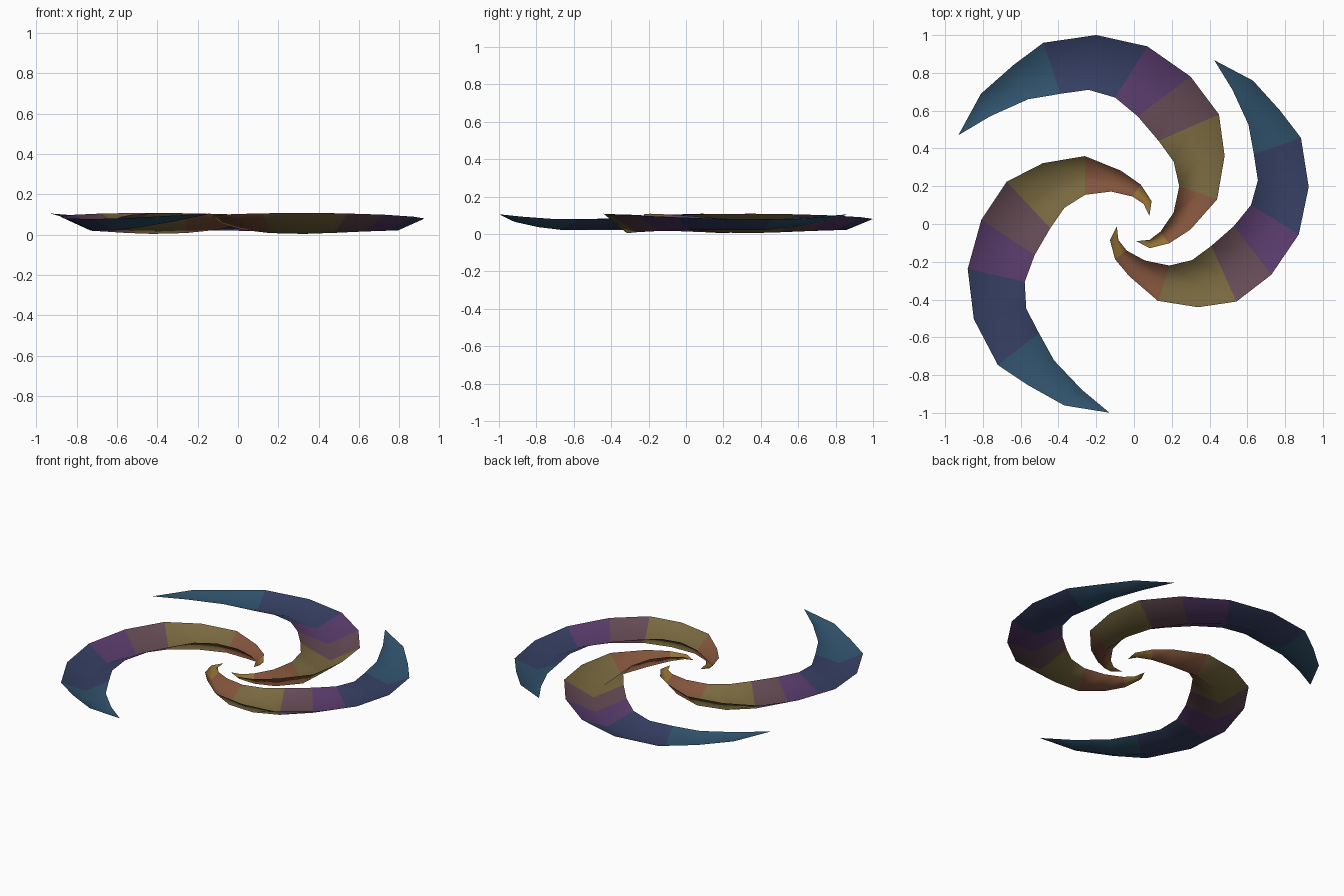
import bpy, bmesh
from math import radians, sin, cos

if "Cube" in bpy.data.objects:
    bpy.data.objects.remove(bpy.data.objects["Cube"])

# Stations from outer tip to inner tip:
# outer radius, outer angle, inner radius, inner angle, edge height, spine height
STATIONS = [
    (1.042, 153.2, 1.042, 153.2, .105, .105),
    (1.064, 139.6, .950, 143.0, .092, .065),
    (1.056, 127.3, .866, 130.3, .081, .036),
    (1.073, 116.6, .792, 119.5, .078, .021),
    (1.020, 101.3, .750, 108.7, .080, .020),
    (.943, 85.7, .677, 98.5, .089, .020),
    (.836, 69.0, .570, 88.0, .099, .016),
    (.734, 52.2, .459, 73.5, .105, .009),
    (.600, 36.9, .391, 57.5, .108, .004),
    (.459, 16.5, .312, 39.8, .106, .008),
    (.300, -5.7, .218, 16.0, .102, .025),
    (.212, -29.0, .146, -16.0, .097, .050),
    (.153, -57.0, .118, -45.0, .093, .072),
    (.092, -82.0, .092, -82.0, .090, .090),
]

# Colour bands along the arm
COLOURS = {
    "blue": (.030, .085, .150),
    "navy": (.036, .050, .125),
    "purple": (.100, .045, .150),
    "plum": (.130, .070, .090),
    "olive": (.190, .140, .050),
    "rust": (.230, .090, .045),
    "gold": (.290, .160, .035),
}
BANDS = ["blue"] * 3 + ["navy"] * 2 + ["purple", "plum"] + ["olive"] * 2 + ["rust"] * 2 + ["gold"] * 2
mats = {}
for name, rgb in COLOURS.items():
    mats[name] = bpy.data.materials.new(name)
    mats[name].diffuse_color = (*rgb, 1)
ORDER = list(COLOURS)


def polar(r, a, z):
    return (r * cos(radians(a)), r * sin(radians(a)), z)


def spiral_arm(name, turn, scale):
    """Trough-shaped sheet: outer edge, low spine, inner edge at each station."""
    bm = bmesh.new()
    rows = []
    last = len(STATIONS) - 1
    for i, (ro, ao, ri, ai, ze, zs) in enumerate(STATIONS):
        s = scale if i < last - 2 else 1
        o = polar(ro * s, ao + turn, ze)
        n = polar(ri * s, ai + turn, ze)
        if i in (0, last):
            rows.append([bm.verts.new(o)] * 3)
        else:
            m = ((o[0] + n[0]) / 2, (o[1] + n[1]) / 2, zs)
            rows.append([bm.verts.new(p) for p in (o, m, n)])
    for i in range(last):
        for k in (0, 1):
            loop = [rows[i][k], rows[i][k + 1], rows[i + 1][k + 1], rows[i + 1][k]]
            f = bm.faces.new(list(dict.fromkeys(loop)))
            f.smooth = True
            f.material_index = ORDER.index(BANDS[i])
    for f in bm.faces:
        f.normal_update()
        if f.normal.z < 0:
            f.normal_flip()
    me = bpy.data.meshes.new(name)
    bm.to_mesh(me)
    bm.free()
    for c in ORDER:
        me.materials.append(mats[c])
    ob = bpy.data.objects.new(name, me)
    bpy.context.collection.objects.link(ob)


# Three arms, same shape turned and slightly scaled
spiral_arm("back_spiral_arm", 0, 1)
spiral_arm("left_spiral_arm", 109.4, .967)
spiral_arm("right_spiral_arm", -89.3, .927)

for m in bpy.data.materials:
    if m.users and not m.is_grease_pencil:
        m.use_nodes = True
        m.node_tree.nodes["Principled BSDF"].inputs["Base Color"].default_value = m.diffuse_color
